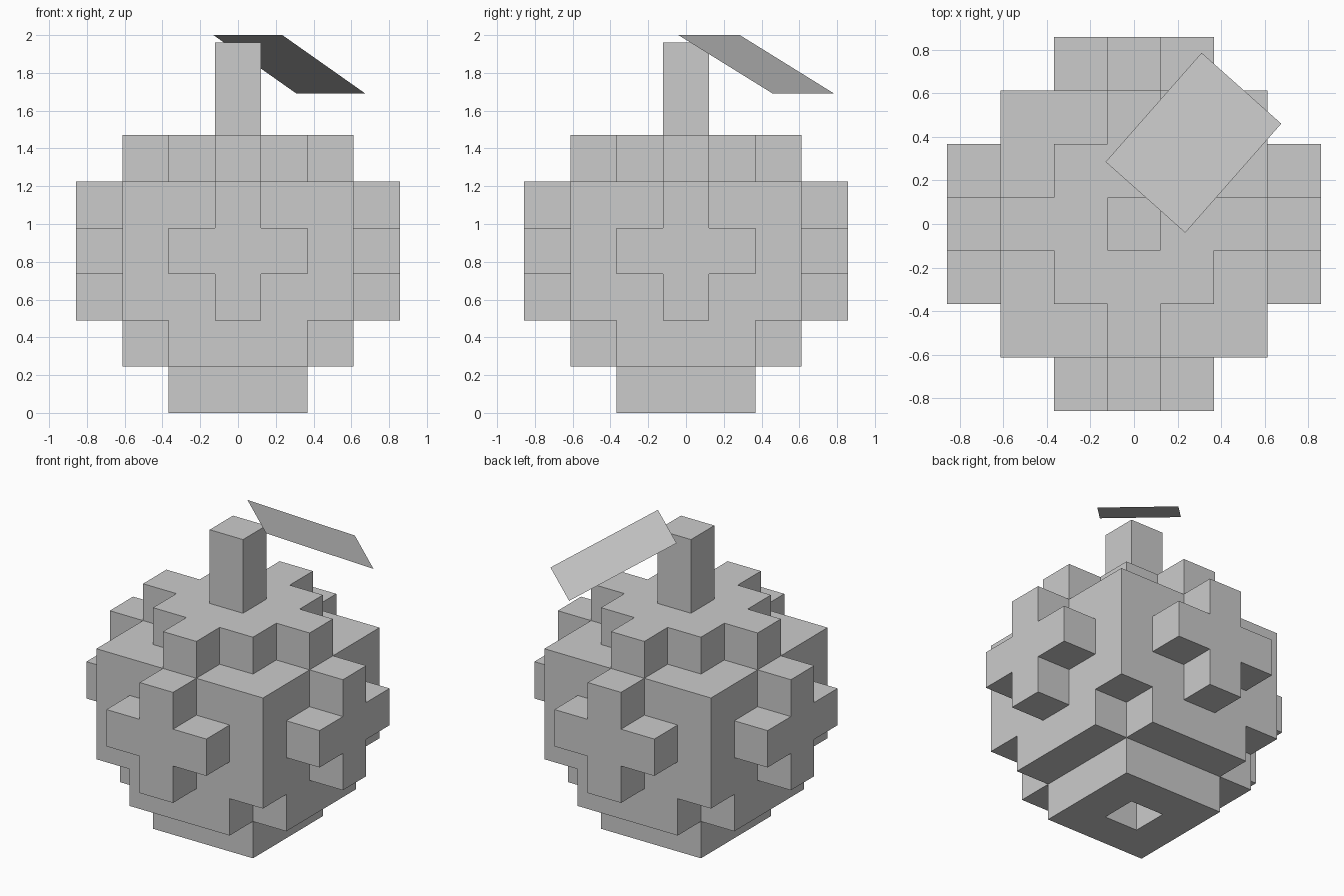
import bpy, bmesh
from math import radians
from mathutils import Vector

if "Cube" in bpy.data.objects:
    bpy.data.objects.remove(bpy.data.objects["Cube"])

U = 0.245  # edge of one block


def add_object(name, bm):
    mesh = bpy.data.meshes.new(name)
    bm.to_mesh(mesh)
    bm.free()
    ob = bpy.data.objects.new(name, mesh)
    bpy.context.collection.objects.link(ob)
    return ob


def block_shell(name, cells, solid):
    """Outer skin of a set of blocks, skipping sides that touch another block."""
    bm = bmesh.new()
    for cell in cells:
        centre = Vector((cell[0], cell[1], cell[2] + 0.5))
        for a in range(3):
            b, c = (a + 1) % 3, (a + 2) % 3
            for s in (-1, 1):
                near = list(cell)
                near[a] += s
                if tuple(near) in solid:
                    continue
                ring = []
                for p, q in ((-1, -1), (1, -1), (1, 1), (-1, 1))[::s]:
                    v = centre.copy()
                    v[a] += s / 2
                    v[b] += p / 2
                    v[c] += q / 2
                    ring.append(bm.verts.new(v * U))
                bm.faces.new(ring)
    bmesh.ops.remove_doubles(bm, verts=bm.verts, dist=1e-4)
    bmesh.ops.dissolve_limit(bm, angle_limit=radians(1), verts=bm.verts, edges=bm.edges)
    return add_object(name, bm)


def square(n, z):
    r = range(-n, n + 1)
    return {(x, y, z) for x in r for y in r}


fruit = set()
# Foot ring with a hollow in the middle
fruit |= square(1, 0) - {(0, 0, 0)}
# Lower layer without its corners
fruit |= {c for c in square(2, 1) if abs(c[0]) + abs(c[1]) < 4}
# Wide middle
for z in (2, 3, 4):
    fruit |= square(2, z)
# Raised cross on each of the four sides
for i, z in ((0, 2), (-1, 3), (0, 3), (1, 3), (0, 4)):
    for s in (-3, 3):
        fruit |= {(i, s, z), (s, i, z)}
# Top layer: square with one-block arms
fruit |= square(1, 5) | {(2, 0, 5), (-2, 0, 5), (0, 2, 5), (0, -2, 5)}

stem = {(0, 0, 6), (0, 0, 7)}

block_shell("fruit_body", fruit, fruit | stem)
block_shell("stem", stem, fruit | stem)

# Leaf: one sloping flat sheet
bm = bmesh.new()
corners = ((-0.13, 0.285, 2.0), (0.235, -0.04, 2.0), (0.675, 0.46, 1.69), (0.31, 0.785, 1.69))
bm.faces.new([bm.verts.new(p) for p in corners])
add_object("leaf", bm)
